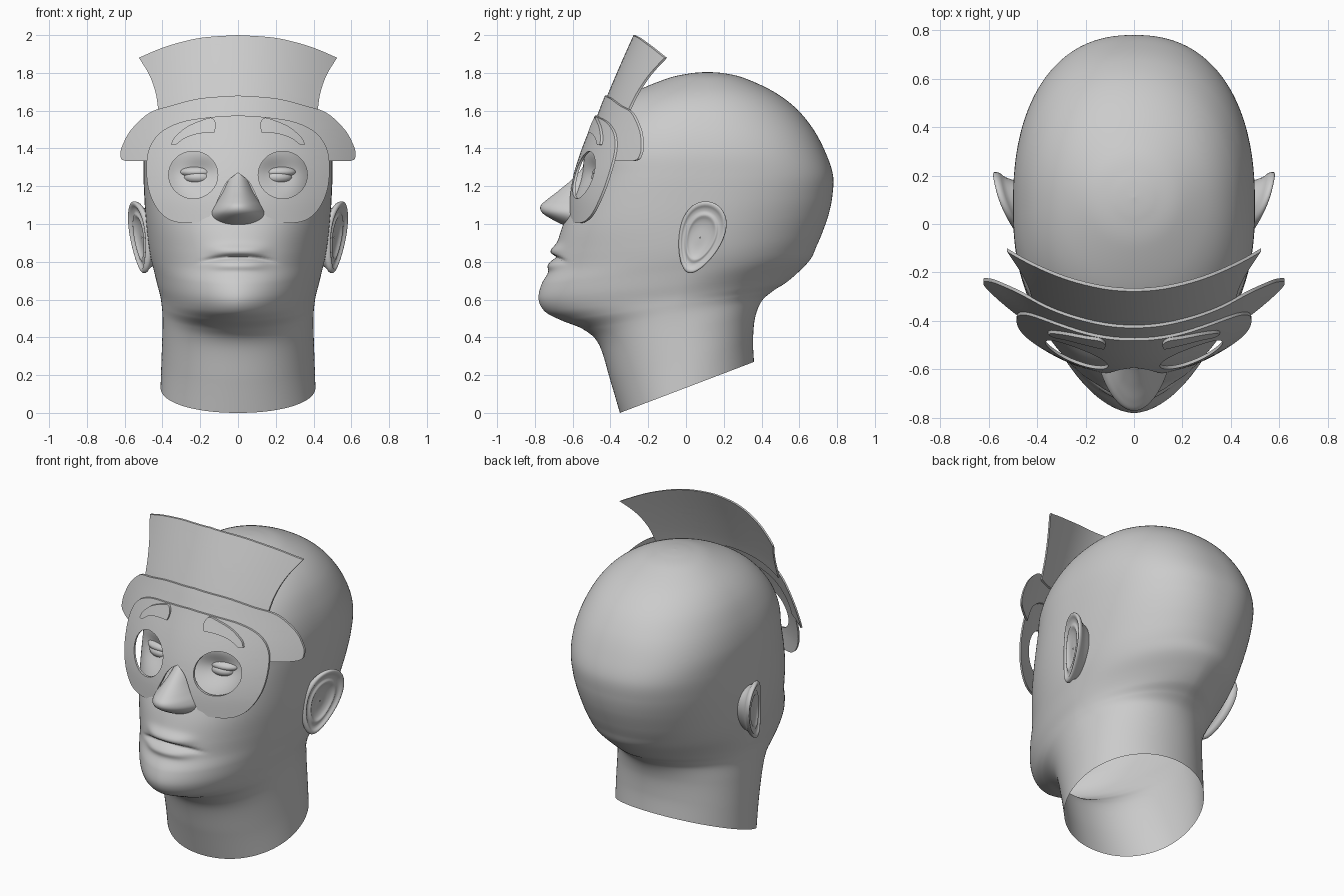
import bpy, bmesh, math
from math import sin, cos, pi, exp

if "Cube" in bpy.data.objects:
    bpy.data.objects.remove(bpy.data.objects["Cube"])

grey = bpy.data.materials.new("plain_grey")
grey.diffuse_color = (0.6, 0.6, 0.6, 1)
grey.use_nodes = True
grey.node_tree.nodes["Principled BSDF"].inputs["Base Color"].default_value = grey.diffuse_color


def smooth(rows, n):
    """Catmull-Rom resampling of a list of tuples."""
    out = []
    last = len(rows) - 1
    for i in range(last):
        a, b, c, d = (rows[min(max(i + k, 0), last)] for k in (-1, 0, 1, 2))
        for j in range(n):
            t = j / n
            out.append(tuple(0.5 * (2*q + (r-p)*t + (2*p-5*q+4*r-s)*t*t + (3*q-p-3*r+s)*t**3)
                             for p, q, r, s in zip(a, b, c, d)))
    out.append(tuple(rows[-1]))
    return out


def finish(name, bm, angle=40):
    bmesh.ops.remove_doubles(bm, verts=bm.verts, dist=1e-5)
    bmesh.ops.recalc_face_normals(bm, faces=bm.faces)
    me = bpy.data.meshes.new(name)
    bm.to_mesh(me)
    bm.free()
    me.materials.append(grey)
    me.shade_smooth()
    me.set_sharp_from_angle(angle=math.radians(angle))
    ob = bpy.data.objects.new(name, me)
    bpy.context.collection.objects.link(ob)
    return ob


def loft(name, rings, closed=True, angle=80):
    bm = bmesh.new()
    vs = [[bm.verts.new(p) for p in r] for r in rings]
    n = len(vs[0])
    for a, b in zip(vs, vs[1:]):
        for j in range(n if closed else n - 1):
            k = (j + 1) % n
            bm.faces.new((a[j], a[k], b[k], b[j]))
    return finish(name, bm, angle)


def power(v, n):
    return math.copysign(abs(v) ** (2 / n), v)


# Head and neck, open below: tilted rings
# (front y, front z, back y, back z, half width, widest y, front exponent)
stations = [
    (-.35, .00, .36, .27, .41, .00, 2.1), (-.40, .17, .355, .38, .405, .00, 2.1),
    (-.46, .36, .365, .50, .40, -.02, 2.1), (-.54, .44, .40, .59, .40, -.04, 1.95),
    (-.66, .49, .46, .645, .405, -.04, 1.85), (-.745, .535, .53, .69, .412, -.03, 1.8),
    (-.78, .60, .60, .75, .428, -.02, 1.8), (-.765, .68, .66, .815, .445, .00, 1.85),
    (-.72, .76, .69, .88, .462, .01, 1.92), (-.695, .85, .72, .95, .475, .02, 2.0),
    (-.66, .97, .755, 1.05, .487, .04, 2.15), (-.61, 1.10, .775, 1.15, .495, .06, 2.3),
    (-.555, 1.26, .778, 1.26, .50, .07, 2.4), (-.535, 1.38, .738, 1.38, .495, .08, 2.4),
    (-.485, 1.50, .675, 1.50, .465, .09, 2.35), (-.40, 1.61, .585, 1.61, .41, .10, 2.2),
    (-.28, 1.695, .465, 1.70, .325, .11, 2.1), (-.10, 1.77, .31, 1.772, .197, .11, 2),
    (.02, 1.797, .20, 1.798, .09, .11, 2), (.11, 1.805, .11, 1.805, 0, .11, 2)]


def back_exponent(z):
    """Full round skull, pinched in at the nape."""
    return 2.05 + .3 * exp(-((z - 1.3) / .3) ** 2) - .35 * exp(-((z - .7) / .12) ** 2)


def face_detail(x, y, z):
    """Eye sockets, lips and the mouth line pushed into the front of the head."""
    if y > -.3:
        return y
    y += .05 * exp(-((abs(x) - .2) / .11) ** 2 - ((z - 1.26) / .09) ** 2)
    lips = exp(-((z - .86) / .03) ** 2) + .8 * exp(-((z - .78) / .025) ** 2)
    y -= .024 * exp(-(x / .14) ** 4) * lips
    line = z - (.825 - .7 * x * x)
    return y + .022 * exp(-(x / .18) ** 6) * exp(-(line / .012) ** 2)


SEG = 144
rings = []
for yf, zf, yb, zb, hw, yc, nf in smooth(stations, 12):
    ring = []
    for j in range(SEG):
        a = 2 * pi * j / SEG
        front = sin(a) < 0
        n = nf if front else back_exponent(zb)
        x = max(hw, 0) * power(cos(a), n)
        y = yc + (yc - yf if front else yb - yc) * power(sin(a), n)
        t = (y - yf) / (yb - yf) if yb - yf > 1e-4 else 0
        z = zf + (zb - zf) * t
        ring.append((x, face_detail(x, y, z), z))
    rings.append(ring)
loft("head", rings)

# Nose: sections (z, tip y, half width)
nose = [(1.33, -.53, .03), (1.26, -.578, .05), (1.18, -.67, .085), (1.13, -.735, .115),
        (1.095, -.77, .14), (1.06, -.762, .158), (1.025, -.71, .155), (.995, -.645, .125), (.985, -.56, .08)]
loft("nose", [[(w * cos(pi * j / 32), -.5 + (t + .5) * sin(pi * j / 32) ** 1.2, z) for j in range(33)]
              for z, t, w in smooth(nose, 6)], closed=False)


# Eyes and upper lids
def ellipsoid(name, loc, radii):
    bm = bmesh.new()
    bmesh.ops.create_uvsphere(bm, u_segments=32, v_segments=20, radius=1)
    bmesh.ops.scale(bm, vec=radii, verts=bm.verts)
    bmesh.ops.translate(bm, vec=loc, verts=bm.verts)
    finish(name, bm)


for s, side in ((1, "right"), (-1, "left")):
    ellipsoid("eyeball_" + side, (s * .205, -.435, 1.247), (.085, .066, .042))
    ellipsoid("eyelid_" + side, (s * .205, -.425, 1.275), (.105, .07, .036))

# Ears: egg-shaped dish with a raised rim; (radius share, lift)
ear = [(0.02, -.012), (.3, -.012), (.5, -.004), (.62, .008), (.72, .002), (.82, .006), (.90, .016),
       (.97, .016), (1.0, .006), (.97, -.01), (.85, -.03), (.7, -.09)]
tilt = math.radians(19)
for s, side in ((1, "right"), (-1, "left")):
    rings = []
    for r, lift in smooth(ear, 3):
        ring = []
        for j in range(48):
            a = 2 * pi * j / 48
            v = r * sin(a)
            u = r * cos(a) * .115 * (1 + .28 * v)
            sink = .022 * r * r * max(0, -cos(a)) ** 2
            v *= .197
            y = .075 + u * cos(tilt) + v * sin(tilt)
            z = .928 + v * cos(tilt) - u * sin(tilt)
            ring.append((s * (.489 + .28 * (y + .04) + .08 * (z - .93) + lift - sink), y, z))
        rings.append(ring)
    loft("ear_" + side, rings)

# Mask and hat: flat outlines in x-z, wrapped round the face
lean = smooth([(1.0, -.60), (1.13, -.592), (1.26, -.565), (1.4, -.52), (1.57, -.453), (1.68, -.41),
               (1.84, -.342), (2.02, -.262)], 8)


def wrap(x, z):
    for (z0, y0), (z1, y1) in zip(lean, lean[1:]):
        if z <= z1:
            break
    return y0 + (y1 - y0) * (z - z0) / (z1 - z0) + .79 * x * x


def outline(*runs):
    """Smooth runs meeting at corners."""
    pts = []
    for run in runs:
        pts = pts[:-1] + smooth(run, 6)
    return pts


def mirrored(half):
    return half + [(-x, z) for x, z in half[-2:0:-1]]


def plate(name, loops, forward, half_thick=.007):
    cu = bpy.data.curves.new(name + "_outline", 'CURVE')
    cu.dimensions = '2D'
    cu.fill_mode = 'BOTH'
    cu.extrude = half_thick
    for pts in loops:
        sp = cu.splines.new('POLY')
        sp.points.add(len(pts) - 1)
        for p, (x, z) in zip(sp.points, pts):
            p.co = (x, z, 0, 1)
        sp.use_cyclic_u = True
    tmp = bpy.data.objects.new(name + "_outline", cu)
    bpy.context.collection.objects.link(tmp)
    deps = bpy.context.evaluated_depsgraph_get()
    me = bpy.data.meshes.new_from_object(tmp.evaluated_get(deps))
    bpy.data.objects.remove(tmp)
    bm = bmesh.new()
    bm.from_mesh(me)
    bmesh.ops.remove_doubles(bm, verts=bm.verts, dist=1e-5)
    cuts = [((i * .04 + .001, 0, 0), (1, 0, 0)) for i in range(-16, 17)]
    cuts += [((0, 1 + i * .05 + .002, 0), (0, 1, 0)) for i in range(20)]
    for co, no in cuts:
        bmesh.ops.bisect_plane(bm, geom=bm.verts[:] + bm.edges[:] + bm.faces[:],
                               plane_co=co, plane_no=no, dist=1e-5)
    for v in bm.verts:
        x, z, d = v.co
        v.co = (x, wrap(x, z) - forward - d, z)
    finish(name, bm, 35)


crown = outline([(0, 2.0), (.2, 1.985), (.38, 1.94), (.525, 1.88)],
                [(.525, 1.88), (.47, 1.79), (.435, 1.69), (.42, 1.58)],
                [(.42, 1.58), (.22, 1.60), (0, 1.61)])
plate("hat_crown", [mirrored(crown)], 0)

brim = outline([(0, 1.68), (.2, 1.665), (.36, 1.625), (.47, 1.588), (.565, 1.50), (.61, 1.42),
                (.622, 1.37), (.60, 1.335), (.46, 1.335)],
               [(.46, 1.335), (.43, 1.43), (.3, 1.51), (0, 1.545)])
plate("hat_brim", [mirrored(brim)], .012)

mask = outline([(0, 1.575), (.15, 1.565), (.30, 1.54), (.41, 1.485), (.47, 1.40), (.485, 1.29), (.47, 1.17),
                (.42, 1.07), (.35, 1.017), (.25, 1.005), (.17, 1.02), (.12, 1.10), (.06, 1.22), (0, 1.27)])
holes = [[(s * .237 + .13 * cos(2 * pi * j / 48), 1.26 + .125 * sin(2 * pi * j / 48)) for j in range(48)]
         for s in (1, -1)]
plate("mask", [mirrored(mask)] + holes, .024)

brow = outline([(.355, 1.42), (.335, 1.46), (.27, 1.515), (.19, 1.55), (.14, 1.562), (.118, 1.53), (.125, 1.485)],
               [(.125, 1.485), (.21, 1.478), (.28, 1.455), (.33, 1.42), (.355, 1.42)])[:-1]
plate("eyebrows", [[(s * x, z) for x, z in brow] for s in (1, -1)], .037)
